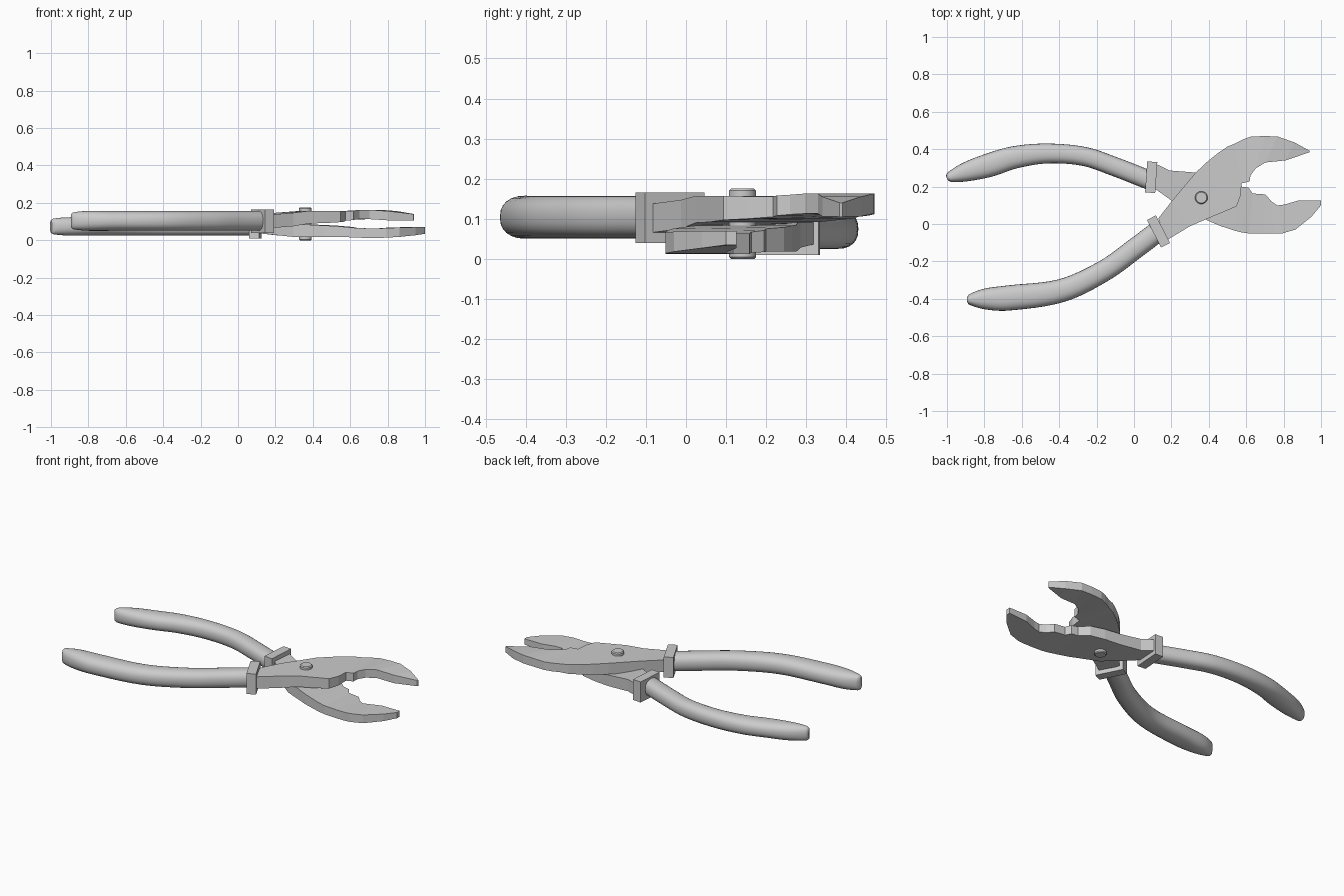
import bpy, bmesh, math
from mathutils import Vector

if "Cube" in bpy.data.objects:
    bpy.data.objects.remove(bpy.data.objects["Cube"])


def make_object(name, rings):
    """Skin a list of closed rings and cap both ends."""
    bm = bmesh.new()
    loops = [[bm.verts.new(p) for p in ring] for ring in rings]
    n = len(loops[0])
    for a, b in zip(loops, loops[1:]):
        for i in range(n):
            j = (i + 1) % n
            bm.faces.new((a[i], a[j], b[j], b[i]))
    bm.faces.new(loops[0])
    bm.faces.new(loops[-1])
    bmesh.ops.recalc_face_normals(bm, faces=bm.faces[:])
    mesh = bpy.data.meshes.new(name)
    bm.to_mesh(mesh)
    bm.free()
    obj = bpy.data.objects.new(name, mesh)
    bpy.context.collection.objects.link(obj)
    return obj


def smooth(obj, angle=40):
    bpy.ops.object.select_all(action='DESELECT')
    obj.select_set(True)
    bpy.context.view_layer.objects.active = obj
    bpy.ops.object.shade_smooth_by_angle(angle=math.radians(angle))


def spline(keys, steps=6):
    """Hermite curve through (x, y, half width, half height) keys."""
    keys = [Vector(k) for k in keys]
    t = [0.0]
    for a, b in zip(keys, keys[1:]):
        t.append(t[-1] + (b - a).length)
    last = len(keys) - 1
    tan = []
    for i in range(last + 1):
        lo, hi = max(i - 1, 0), min(i + 1, last)
        tan.append((keys[hi] - keys[lo]) / (t[hi] - t[lo]))
    out = []
    for i in range(last):
        h = t[i + 1] - t[i]
        for k in range(steps):
            s = k / steps
            out.append(keys[i] * (2*s**3 - 3*s*s + 1) + tan[i] * h * (s**3 - 2*s*s + s)
                       + keys[i + 1] * (3*s*s - 2*s**3) + tan[i + 1] * h * (s**3 - s*s))
    return out + [keys[-1]]


def handle(name, keys, z, sides=24, power=0.85):
    pts = spline(keys)
    rings = []
    for i, p in enumerate(pts):
        d = pts[min(i + 1, len(pts) - 1)] - pts[max(i - 1, 0)]
        side = Vector((-d[1], d[0], 0)).normalized()
        ring = []
        for k in range(sides):
            a = 2 * math.pi * k / sides
            c, s = math.cos(a), math.sin(a)
            u = math.copysign(abs(c) ** power, c) * p[2]
            v = math.copysign(abs(s) ** power, s) * p[3]
            ring.append(Vector((p[0], p[1], z + v)) + side * u)
        rings.append(ring)
    smooth(make_object(name, rings))


def jaw(name, stations):
    """Each station: upper x, y, lower x, y, bottom z, top z."""
    make_object(name, [[(ux, uy, zb), (ux, uy, zt), (lx, ly, zt), (lx, ly, zb)]
                       for ux, uy, lx, ly, zb, zt in stations])


def collar(name, x, y, z, angle):
    ca, sa = math.cos(math.radians(angle)), math.sin(math.radians(angle))
    rings = []
    for u in (-0.027, 0.027):
        rings.append([(x + u*ca - v*sa, y + u*sa + v*ca, z + w)
                      for v, w in ((-.083, -.0625), (.083, -.0625), (.083, .0625), (-.083, .0625))])
    make_object(name, rings)


# Upper layer plate: lower handle side, through pivot, to the upper jaw
jaw("upper_jaw", [
    (.13, .03, .17, -.09, .065, .137), (.20, .12, .297, -.013, .075, .147),
    (.33, .275, .382, .024, .09, .157), (.393, .334, .468, .06, .092, .157),
    (.45, .38, .548, .094, .097, .157), (.50, .414, .57, .152, .1, .156),
    (.54, .43, .575, .217, .105, .156), (.59, .455, .618, .227, .108, .158),
    (.628, .468, .623, .26, .111, .16), (.70, .47, .65, .297, .113, .163),
    (.767, .468, .703, .329, .113, .163), (.858, .436, .81, .34, .106, .155),
    (.942, .39, .937, .383, .105, .14)])

# Lower layer plate: upper handle side to the lower jaw
jaw("lower_jaw", [
    (.11, .325, .11, .19, .038, .11), (.19, .286, .20, .126, .028, .10),
    (.33, .275, .297, .06, .018, .085), (.43, .265, .382, .024, .018, .083),
    (.52, .245, .46, -.01, .018, .079), (.57, .2, .537, -.035, .018, .075),
    (.612, .195, .575, -.045, .017, .071), (.634, .163, .618, -.051, .015, .067),
    (.703, .158, .70, -.051, .012, .063), (.735, .12, .75, -.051, .012, .063),
    (.767, .099, .79, -.051, .014, .065), (.805, .104, .863, -.03, .018, .068),
    (.88, .126, .95, .04, .027, .07), (1.0, .126, 1.0, .10, .035, .07)])

# Collars where the grips meet the plates
collar("lower_collar", .131, -.04, .1025, 27)
collar("upper_collar", .092, .25, .0725, -4)

# Rounded grips
handle("lower_grip", [
    (-.893, -.404, .012, .035), (-.88, -.404, .028, .045), (-.80, -.401, .055, .053),
    (-.676, -.396, .067, .053), (-.388, -.356, .062, .053), (-.158, -.249, .057, .053),
    (.013, -.126, .056, .053), (.12, -.045, .056, .053)], .104)
handle("upper_grip", [
    (-1.0, .243, .012, .032), (-.985, .25, .028, .042), (-.90, .278, .051, .049),
    (-.773, .315, .063, .049), (-.64, .356, .06, .049), (-.463, .377, .053, .049),
    (-.265, .361, .051, .049), (-.104, .307, .051, .049), (.08, .235, .051, .049)], .074)

# Pivot pin with softened ends
rings = []
for r, z in ((.029, 0), (.034, .005), (.034, .17), (.029, .175)):
    rings.append([(.36 + r * math.cos(k * math.pi / 12), .141 + r * math.sin(k * math.pi / 12), z)
                  for k in range(24)])
smooth(make_object("pivot_pin", rings), 30)
